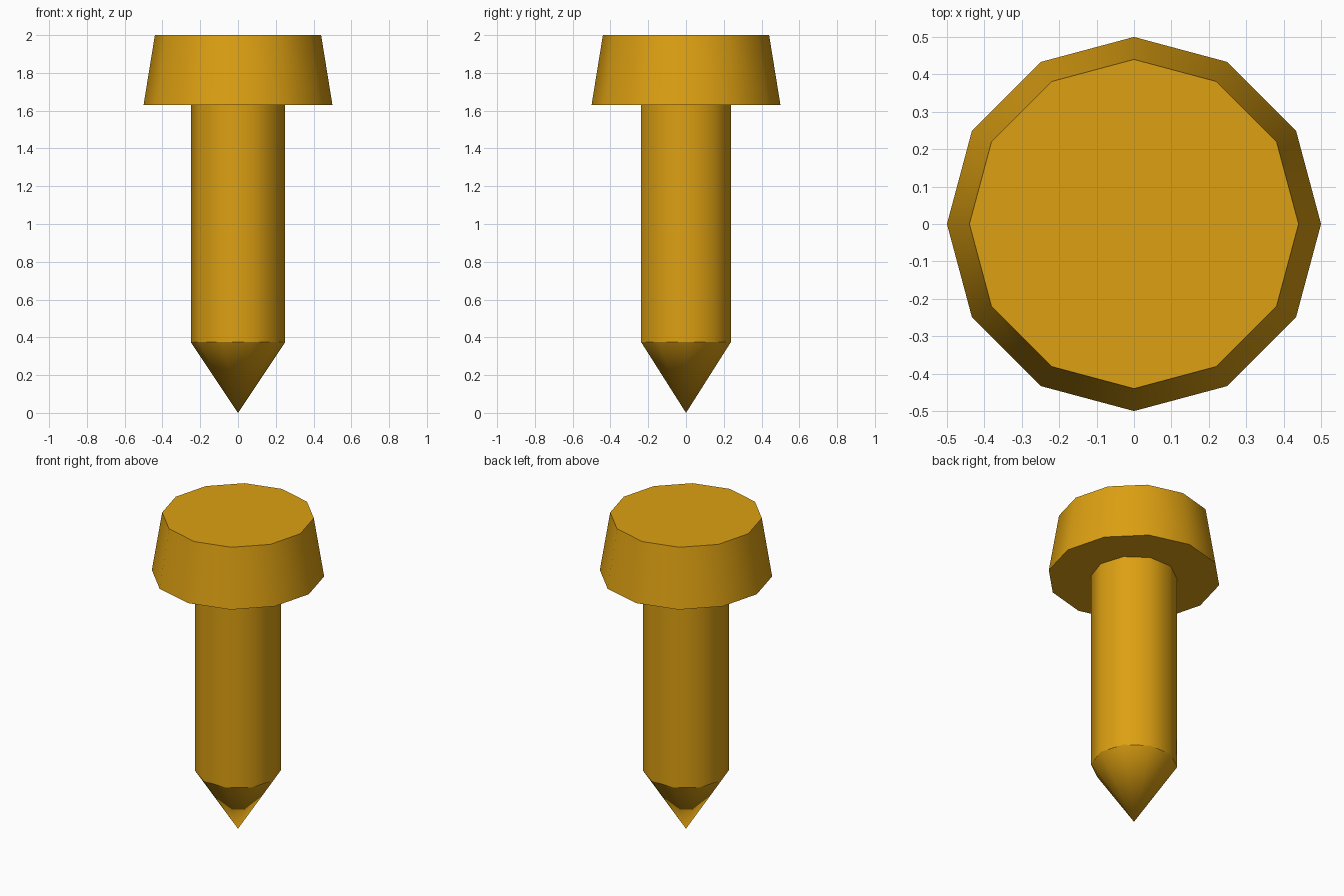
import bpy

cube = bpy.data.objects.get("Cube")
if cube:
    bpy.data.objects.remove(cube, do_unlink=True)

# Single amber material
COLOUR = (0.72, 0.35, 0.006, 1.0)
amber = bpy.data.materials.new("amber")
amber.use_nodes = True
amber.diffuse_color = COLOUR
bsdf = next(n for n in amber.node_tree.nodes if n.type == "BSDF_PRINCIPLED")
bsdf.inputs["Base Color"].default_value = COLOUR


def tapered_part(name, sides, bottom_radius, top_radius, bottom, top):
    """Prism or cone along z with a corner on the x axis and smooth sides."""
    bpy.ops.mesh.primitive_cone_add(
        vertices=sides, radius1=bottom_radius, radius2=top_radius,
        depth=top - bottom, location=(0, 0, (bottom + top) / 2))
    part = bpy.context.object
    part.name = name
    # Turn the decagons so a corner points along x
    if sides % 4:
        part.rotation_euler.z = 1.5707963
        bpy.ops.object.transform_apply(location=False, rotation=True, scale=False)
    part.data.materials.append(amber)
    bpy.ops.object.shade_smooth_by_angle(angle=0.87)
    return part


SHAFT_RADIUS = 0.25
TIP_TOP = 0.375
HEAD_BOTTOM = 1.63

# Wide tapered head, straight shaft and pointed tip
tapered_part("head", 12, 0.5, 0.44, HEAD_BOTTOM, 2.0)
tapered_part("shaft", 10, SHAFT_RADIUS, SHAFT_RADIUS, TIP_TOP, HEAD_BOTTOM)
tapered_part("tip", 10, 0.0, SHAFT_RADIUS, 0.0, TIP_TOP)
